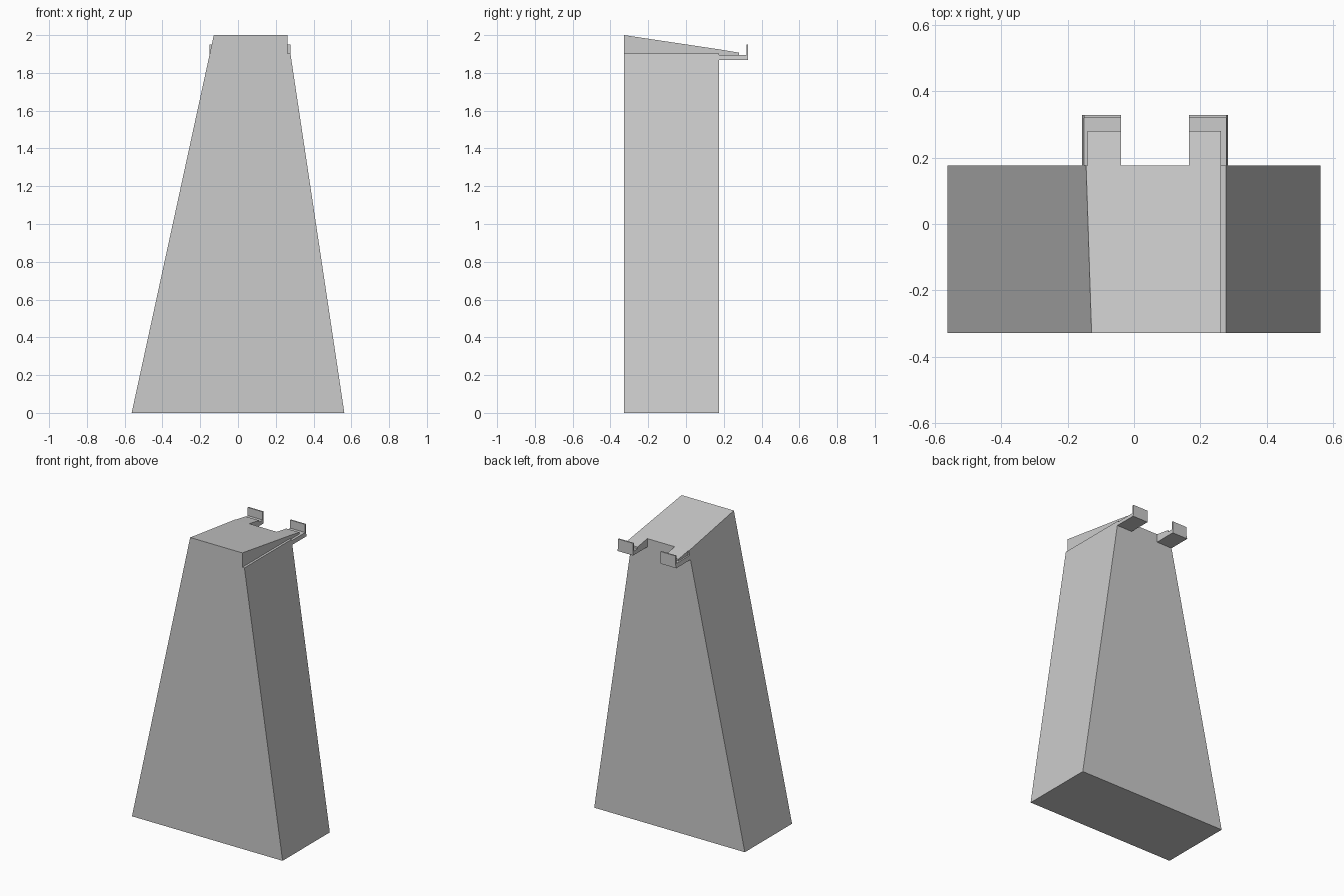
import bpy, bmesh
from mathutils import Vector

if "Cube" in bpy.data.objects:
    bpy.data.objects.remove(bpy.data.objects["Cube"])

FRONT, BACK, END = -0.328, 0.176, 0.328   # depth stations along y
BASE, LEDGE = 0.563, 1.903                # half width at floor, ledge height


def left_x(z):
    return -BASE + 0.2175 * z


def right_x(z):
    return BASE - 0.15 * z


def prism(name, profile, place, a, b, cut=None):
    """Extrude a 2D profile between a and b; optionally trim above a plane."""
    bm = bmesh.new()
    ra = [bm.verts.new(place(p, a)) for p in profile]
    rb = [bm.verts.new(place(p, b)) for p in profile]
    n = len(profile)
    bm.faces.new(ra)
    bm.faces.new(rb[::-1])
    for i in range(n):
        bm.faces.new((ra[i], rb[i], rb[(i + 1) % n], ra[(i + 1) % n]))
    if cut:
        res = bmesh.ops.bisect_plane(bm, geom=bm.verts[:] + bm.edges[:] + bm.faces[:],
                                     dist=1e-6, plane_co=cut[0], plane_no=cut[1],
                                     clear_outer=True)
        edges = [e for e in bm.edges if e.is_boundary]
        bmesh.ops.holes_fill(bm, edges=edges, sides=0)
    bmesh.ops.recalc_face_normals(bm, faces=bm.faces[:])
    me = bpy.data.meshes.new(name)
    bm.to_mesh(me)
    bm.free()
    ob = bpy.data.objects.new(name, me)
    bpy.context.collection.objects.link(ob)
    return ob


def along_y(p, t):
    return (p[0], t, p[1])


def along_x(p, t):
    return (t, p[0], p[1])


# Tapered body with a small ledge on the right and a sloping top
body = [(-BASE, 0), (BASE, 0), (right_x(LEDGE), LEDGE), (0.262, LEDGE),
        (0.262, 2.0), (left_x(2.0), 2.0)]
prism("body", body, along_y, FRONT, BACK,
      cut=(Vector((0, FRONT, 2.0)), Vector((0, 0.15, 1.0))))

# Two rear brackets: tapered shelf, upright lip, and ramp carrying on the top slope
SHELF_LO, SHELF_HI = 1.868, 1.895
ramp = [(BACK, SHELF_HI), (BACK, 1.9244), (0.28, 1.907), (0.28, SHELF_HI)]
for side, edge, inner, ramp_x in (("left", left_x, -0.039, -0.14),
                                  ("right", right_x, 0.166, 0.262)):
    shelf = [(inner, SHELF_LO), (edge(SHELF_LO), SHELF_LO),
             (edge(SHELF_HI), SHELF_HI), (inner, SHELF_HI)]
    prism(side + "_bracket_shelf", shelf, along_y, BACK, END)
    outer = edge(SHELF_HI)
    lip = [(inner, SHELF_HI), (outer, SHELF_HI), (outer, 1.95), (inner, 1.95)]
    prism(side + "_bracket_lip", lip, along_y, 0.319, END)
    prism(side + "_bracket_ramp", ramp, along_x, inner, ramp_x)
